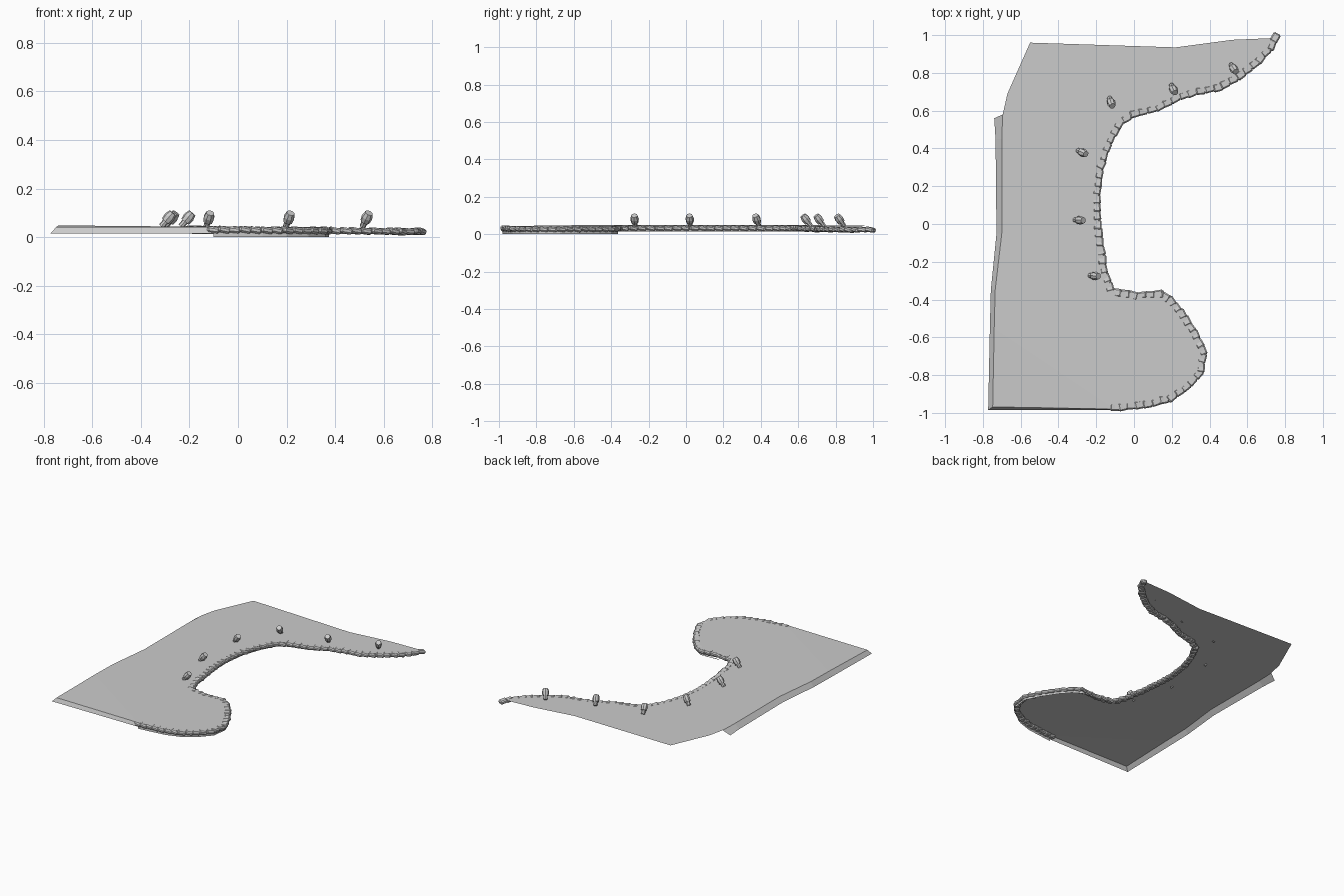
import bpy, bmesh, math, random
from mathutils import Vector, Matrix

if "Cube" in bpy.data.objects:
    bpy.data.objects.remove(bpy.data.objects["Cube"])

random.seed(4)

# Outlines in plan: shoreline, rear edge, crest and foot of the embankment
COAST = [(-.10, -.98), (0, -.97), (.1, -.957), (.2, -.925), (.29, -.865), (.36, -.785),
         (.375, -.675), (.325, -.57), (.255, -.465), (.2, -.4), (.14, -.363), (0, -.37),
         (-.115, -.35), (-.15, -.25), (-.17, -.12), (-.187, .02), (-.19, .15), (-.17, .3),
         (-.125, .43), (-.07, .53), (0, .575), (.13, .607), (.24, .665), (.32, .69),
         (.45, .715), (.56, .775), (.66, .855), (.735, .935), (.757, .985)]
REAR = [(.52, .975), (.22, .935), (-.55, .96), (-.67, .69)]
CREST = [(-.695, .58), (-.70, .45), (-.70, -.05), (-.735, -.35), (-.74, -.55), (-.748, -.968)]
FOOT = [(-.74, .56), (-.733, .45), (-.728, -.05), (-.758, -.35), (-.763, -.55), (-.772, -.985),
        (-.10, -.985)]


def ground_z(x):
    return .042 - .009 * x


def finish(bm, name):
    me = bpy.data.meshes.new(name)
    bm.to_mesh(me)
    bm.free()
    ob = bpy.data.objects.new(name, me)
    bpy.context.collection.objects.link(ob)
    return ob


# Ground sheet with sloping embankment and shore wall
bm = bmesh.new()
top = [bm.verts.new((x, y, ground_z(x))) for x, y in COAST + REAR + CREST]
top[-1].co.z = .042
sheet = bm.faces.new(top)
sheet.normal_update()
n = len(COAST)
crest = top[-len(CREST):] + [top[0]]
foot = [bm.verts.new((x, y, .016)) for x, y in FOOT]
base = [bm.verts.new((x, y, .004 if i < 11 else .014)) for i, (x, y) in enumerate(COAST)]
for upper, lower in ((crest, foot), (top[:n], base)):
    for i in range(len(upper) - 1):
        bm.faces.new((upper[i], lower[i], lower[i + 1], upper[i + 1]))
bmesh.ops.triangulate(bm, faces=[sheet])
finish(bm, "ground")

# Row of slanted edging stones along the shoreline
bm = bmesh.new()
pts = [Vector((x, y, 0)) for x, y in COAST]
STEP, along = .046, 0.0
for a, b in zip(pts, pts[1:]):
    d = (b - a).normalized()
    length = (b - a).length
    inward = Vector((-d.y, d.x, 0))
    while along < length:
        p = a + d * along + inward * .009
        p.z = ground_z(p.x) - .012 + random.uniform(-.001, .001)
        rot = (Matrix.Rotation(math.atan2(d.y, d.x) + random.uniform(-.15, .15), 4, 'Z')
               @ Matrix.Rotation(random.uniform(.08, .22), 4, 'Y'))
        size = Matrix.Diagonal((.052, random.uniform(.036, .046), .025, 1))
        stone = bmesh.ops.create_cube(bm, size=1, matrix=Matrix.Translation(p) @ rot @ size)
        edges = list({e for v in stone["verts"] for e in v.link_edges})
        bmesh.ops.bevel(bm, geom=edges, offset=.007, segments=1, affect='EDGES')
        along += STEP * random.uniform(.9, 1.1)
    along -= length
finish(bm, "edging_stones")

# Flat footing under the rounded quay, resting on the lowest level
bm = bmesh.new()
rim = [[bm.verts.new((x, y, z)) for x, y in COAST[:12]] for z in (.004, 0)]
for i in range(11):
    bm.faces.new((rim[0][i], rim[1][i], rim[1][i + 1], rim[0][i + 1]))
finish(bm, "quay_footing")


# Mooring bollards leaning out to the water
def bollard(i, x, y, heading):
    bm = bmesh.new()
    spin = (Matrix.Rotation(math.radians(heading), 4, 'Z')
            @ Matrix.Rotation(math.radians(40), 4, 'Y'))
    place = Matrix.Translation((x, y, .08)) @ spin
    for r1, r2, depth, off in ((.020, .023, .024, -.008), (.023, .017, .022, .015),
                               (.013, .013, .028, -.032)):
        bmesh.ops.create_cone(bm, cap_ends=True, segments=8, radius1=r1, radius2=r2, depth=depth,
                              matrix=place @ Matrix.Translation((0, 0, off)))
    finish(bm, f"bollard_{i}")


for i, spec in enumerate([(-.12, .64, -70), (.21, .71, -65), (.53, .82, -55),
                          (-.27, .377, -25), (-.285, .02, -5), (-.205, -.275, -5)]):
    bollard(i + 1, *spec)
